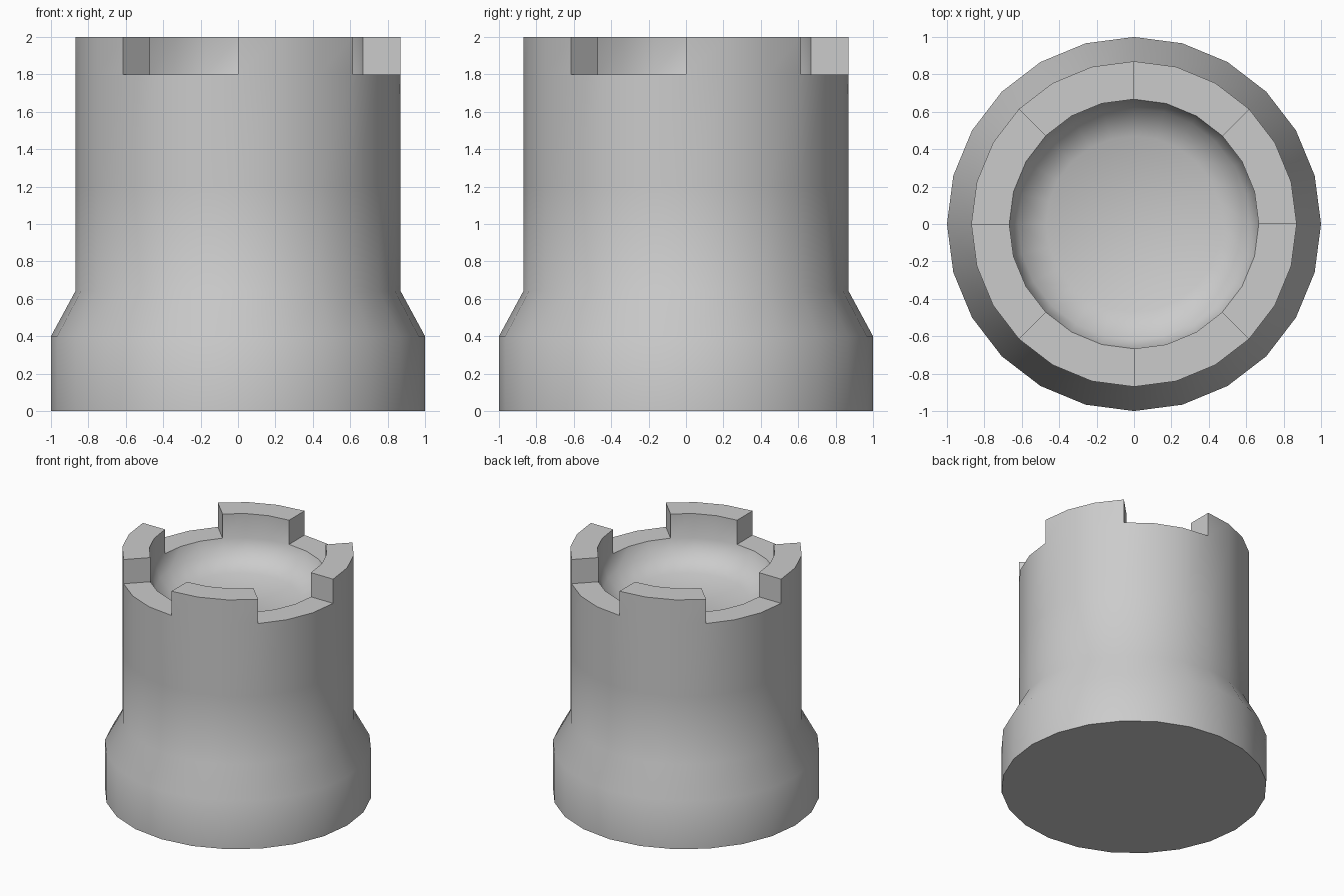
import bpy, bmesh, math

if "Cube" in bpy.data.objects:
    bpy.data.objects.remove(bpy.data.objects["Cube"])

SIDES = 24
R_OUT, R_IN = 0.87, 0.667
Z_NOTCH, Z_TOP = 1.8, 2.0

bm = bmesh.new()
cache = {}


def vert(r, k, z):
    """Shared vertex at radius r, side index k, height z."""
    key = (r, k % SIDES, z)
    if key not in cache:
        a = math.tau * (k % SIDES) / SIDES
        cache[key] = bm.verts.new((r * math.cos(a), r * math.sin(a), z))
    return cache[key]


outer = [(1, 0), (1, 0.4), (R_OUT, 0.64), (R_OUT, 1.2), (R_OUT, Z_NOTCH)]
merlon = [(R_OUT, Z_TOP), (R_IN, Z_TOP)]
inner = [(R_IN, Z_NOTCH), (0.62, 1.68), (0.47, 1.6)]

for k in range(SIDES):
    # three sides of merlon, then three sides of notch
    raised = (k // 3) % 2 == 0
    profile = outer + (merlon if raised else []) + inner
    for (r0, z0), (r1, z1) in zip(profile, profile[1:]):
        bm.faces.new([vert(r0, k, z0), vert(r0, k + 1, z0),
                      vert(r1, k + 1, z1), vert(r1, k, z1)])
    # upright end walls of the merlons
    if k % 3 == 0:
        bm.faces.new([vert(R_IN, k, Z_NOTCH), vert(R_OUT, k, Z_NOTCH),
                      vert(R_OUT, k, Z_TOP), vert(R_IN, k, Z_TOP)])

# underside and floor of the recess
for r, z in (outer[0], inner[-1]):
    bm.faces.new([vert(r, k, z) for k in range(SIDES)])

bmesh.ops.recalc_face_normals(bm, faces=bm.faces[:])
mesh = bpy.data.meshes.new("castle_tower")
bm.to_mesh(mesh)
bm.free()

tower = bpy.data.objects.new("castle_tower", mesh)
bpy.context.collection.objects.link(tower)
bpy.context.view_layer.objects.active = tower
tower.select_set(True)
bpy.ops.object.shade_smooth_by_angle(angle=math.radians(50))
